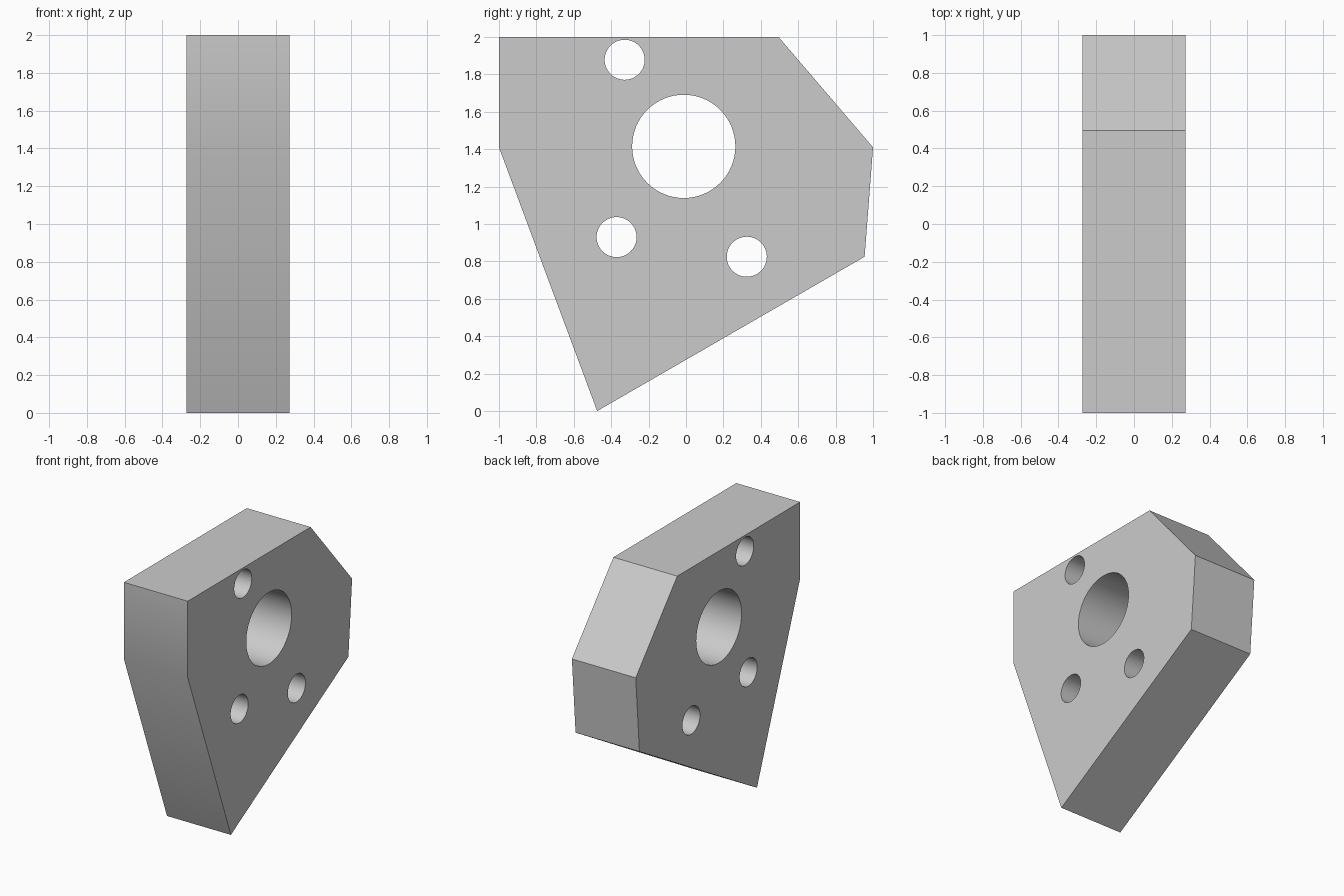
import bpy, bmesh, math

if "Cube" in bpy.data.objects:
    bpy.data.objects.remove(bpy.data.objects["Cube"])

HALF = 0.272  # half thickness along x

# Outline of the plate and its holes in (y, z)
outline = [(-1, 2), (0.495, 2), (1, 1.41), (0.955, 0.825), (-0.475, 0), (-1, 1.41)]
holes = [(-0.012, 1.415, 0.276), (-0.328, 1.878, 0.107),
         (-0.371, 0.93, 0.107), (0.325, 0.825, 0.107)]


def circle(cy, cz, r, n=64):
    return [(cy + r * math.cos(2 * math.pi * i / n),
             cz + r * math.sin(2 * math.pi * i / n)) for i in range(n)]


def add_loop(bm, points):
    vs = [bm.verts.new((-HALF, y, z)) for y, z in points]
    return [bm.edges.new((vs[i - 1], vs[i])) for i in range(len(vs))]


# Fill the pierced profile, then extrude it through the thickness
bm = bmesh.new()
edges = add_loop(bm, outline)
for h in holes:
    edges += add_loop(bm, circle(*h))
bmesh.ops.triangle_fill(bm, edges=edges, use_beauty=True, normal=(1, 0, 0))
ext = bmesh.ops.extrude_face_region(bm, geom=bm.faces[:], use_keep_orig=True)
bmesh.ops.translate(bm, vec=(2 * HALF, 0, 0),
                    verts=[g for g in ext["geom"] if isinstance(g, bmesh.types.BMVert)])
bmesh.ops.recalc_face_normals(bm, faces=bm.faces[:])

mesh = bpy.data.meshes.new("drilled_plate")
bm.to_mesh(mesh)
bm.free()
plate = bpy.data.objects.new("drilled_plate", mesh)
bpy.context.collection.objects.link(plate)

# Smooth hole walls, crisp outer edges
bpy.context.view_layer.objects.active = plate
plate.select_set(True)
bpy.ops.object.shade_smooth_by_angle(angle=math.radians(30))
